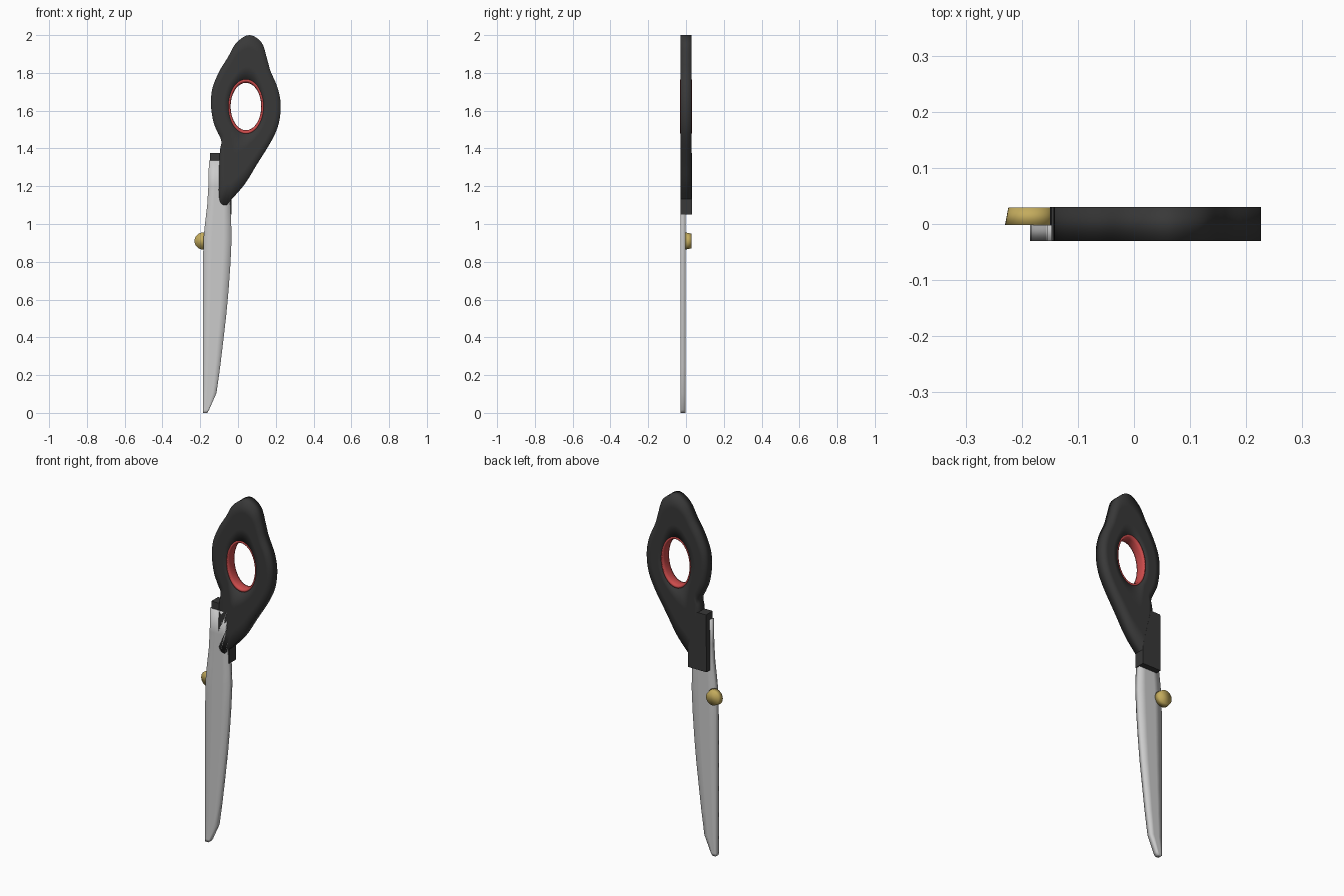
import bpy, bmesh
from math import sin, cos, pi, atan2
from mathutils import Vector, Matrix

if "Cube" in bpy.data.objects:
    bpy.data.objects.remove(bpy.data.objects["Cube"])


def material(name, rgb):
    m = bpy.data.materials.new(name)
    m.diffuse_color = (*rgb, 1)
    m.use_nodes = True
    m.node_tree.nodes["Principled BSDF"].inputs["Base Color"].default_value = m.diffuse_color
    return m


def finish(name, bm, mat=None, smooth=True):
    bmesh.ops.recalc_face_normals(bm, faces=bm.faces[:])
    me = bpy.data.meshes.new(name)
    bm.to_mesh(me)
    bm.free()
    for p in me.polygons:
        p.use_smooth = smooth
    if mat:
        me.materials.append(mat)
    ob = bpy.data.objects.new(name, me)
    bpy.context.collection.objects.link(ob)
    return ob


def loft(name, rings, mat=None, loop=False, smooth=True):
    """Skin closed rings; join last to first (loop) or cap both ends."""
    bm = bmesh.new()
    vs = [[bm.verts.new(p) for p in r] for r in rings]
    n = len(vs[0])
    pairs = list(zip(vs, vs[1:])) + ([(vs[-1], vs[0])] if loop else [])
    for a, b in pairs:
        for i in range(n):
            j = (i + 1) % n
            bm.faces.new((a[i], a[j], b[j], b[i]))
    if not loop:
        bm.faces.new(vs[0])
        bm.faces.new(vs[-1])
    return finish(name, bm, mat, smooth)


def spline(pts, steps):
    """Closed Catmull-Rom curve through 2D points."""
    p = [Vector(q) for q in pts]
    n, out = len(p), []
    for i in range(n):
        a, b, c, d = p[i - 1], p[i], p[(i + 1) % n], p[(i + 2) % n]
        for k in range(steps):
            t = k / steps
            out.append(0.5 * (2 * b + (c - a) * t + (2 * a - 5 * b + 4 * c - d) * t * t
                              + (3 * b - a - 3 * c + d) * t ** 3))
    return out


black = material("black_plastic", (0.04, 0.04, 0.04))
red = material("red_rubber", (0.6, 0.07, 0.07))
gold = material("brass", (0.55, 0.41, 0.11))

C = Vector((0.042, 1.622))      # centre of the finger hole
T = 0.03                        # half thickness


def ellipse_at(ang, rx, rz):
    r = 1 / ((cos(ang) / rx) ** 2 + (sin(ang) / rz) ** 2) ** 0.5
    return C + Vector((cos(ang), sin(ang))) * r


# Handle: outline lofted to the elliptical finger hole
outline = spline([
    (0.06, 2.0), (0.125, 1.96), (0.155, 1.87), (0.172, 1.81), (0.21, 1.72), (0.226, 1.63),
    (0.215, 1.53), (0.177, 1.44), (0.10, 1.315), (0.035, 1.21), (-0.035, 1.13),
    (-0.065, 1.10), (-0.10, 1.14), (-0.097, 1.37), (-0.088, 1.437), (-0.108, 1.485),
    (-0.13, 1.54), (-0.143, 1.63), (-0.135, 1.72), (-0.098, 1.81), (-0.055, 1.88),
    (-0.008, 1.96)], 5)
hole = []
for p in outline:
    d = p - C
    hole.append(ellipse_at(atan2(d.y, d.x), 0.09, 0.14))


def handle_ring(t, y):
    return [(q.x, y, q.y) for q in (h.lerp(o, t) for h, o in zip(hole, outline))]


levels = (0, 0.3, 0.7, 1)
loft("handle", [handle_ring(t, -T) for t in levels]
     + [handle_ring(t, T) for t in reversed(levels)], black, loop=True)

# Finger ring lining the hole
section = [(1, -T - 0.0005), (0.92, -T), (0.88, -0.015), (0.87, 0),
           (0.88, 0.015), (0.92, T), (1, T + 0.0005)]
loft("finger_ring", [[(C.x + 0.093 * s * cos(a), y, C.y + 0.144 * s * sin(a))
                      for a in (2 * pi * i / 64 for i in range(64))]
                     for s, y in section], red, loop=True)

# Socket gripping the top of the blade
socket = [(-0.15, 1.05), (-0.034, 1.05), (-0.034, 1.16), (-0.085, 1.375), (-0.147, 1.375)]
loft("blade_socket", [[(x, y, z) for x, z in socket] for y in (-0.0292, 0.0305)],
     black, smooth=False)

# Blade: rows of (z, left x, right x)
rows = [(0, -0.185, -0.163), (0.015, -0.185, -0.154), (0.105, -0.185, -0.114),
        (0.24, -0.185, -0.095), (0.39, -0.185, -0.077), (0.52, -0.185, -0.062),
        (0.65, -0.185, -0.05), (0.79, -0.185, -0.04), (0.92, -0.183, -0.034),
        (1.0, -0.175, -0.036), (1.1, -0.163, -0.041), (1.2, -0.157, -0.046),
        (1.335, -0.154, -0.05)]
cols = (0, 0.3, 0.7, 1)
loft("blade", [[(l + (r - l) * t, -T, z) for t in cols]
               + [(l + (r - l) * t, -0.002, z) for t in reversed(cols)]
               for z, l, r in rows])

# Pivot knob on the back of the blade
bm = bmesh.new()
bmesh.ops.create_cone(bm, cap_ends=True, segments=32, radius1=0.045, radius2=0.039, depth=0.031,
                      matrix=Matrix.Translation((-0.185, 0.0135, 0.91)) @ Matrix.Rotation(-pi / 2, 4, 'X'))
finish("pivot_knob", bm, gold)
